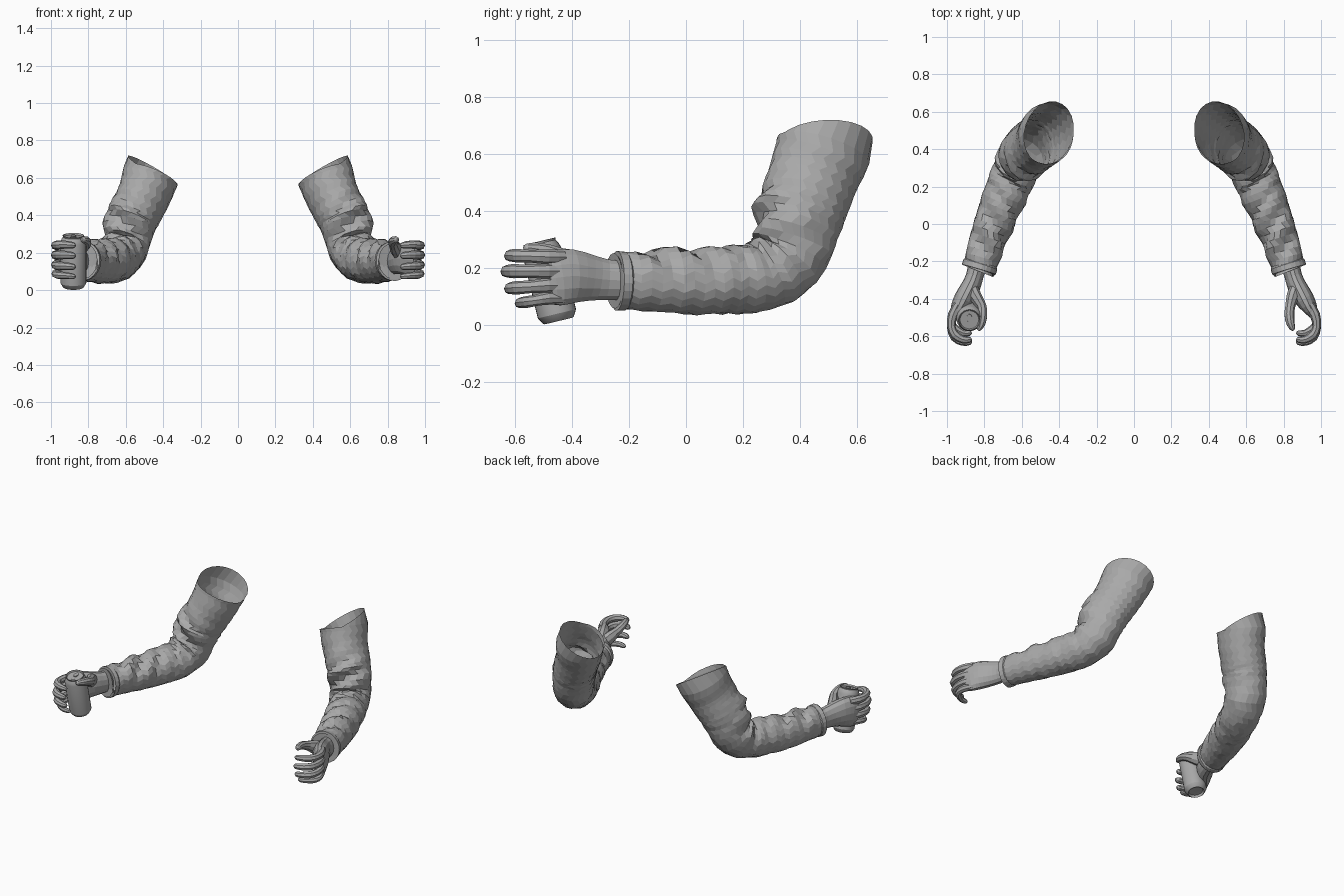
import bpy, bmesh, math, random
from mathutils import Vector, Matrix

cube = bpy.data.objects.get("Cube")
if cube:
    bpy.data.objects.remove(cube, do_unlink=True)

GREY = (0.4, 0.4, 0.4, 1)
grey = bpy.data.materials.new("plain_grey")
grey.use_nodes = True
grey.diffuse_color = GREY
grey.node_tree.nodes["Principled BSDF"].inputs["Base Color"].default_value = GREY


def finish(name, bm):
    bmesh.ops.recalc_face_normals(bm, faces=bm.faces)
    mesh = bpy.data.meshes.new(name)
    bm.to_mesh(mesh)
    bm.free()
    mesh.materials.append(grey)
    obj = bpy.data.objects.new(name, mesh)
    bpy.context.collection.objects.link(obj)
    return obj


def spline(points, steps):
    """Catmull-Rom samples through all but the first and last control point."""
    out = []
    for i in range(1, len(points) - 2):
        p0, p1, p2, p3 = (Vector(p) for p in points[i - 1:i + 3])
        for k in range(steps + (i == len(points) - 3)):
            t = k / steps
            out.append(p1 + (p2 - p0) * (t / 2)
                       + (2 * p0 - 5 * p1 + 4 * p2 - p3) * (t * t / 2)
                       + (3 * p1 - p0 - 3 * p2 + p3) * (t ** 3 / 2))
    return out


def tube(name, ctrl, side, lateral, steps=3, sides=10, fold=None, caps=True, start=None):
    """Loft ellipses along a path; ctrl rows are x, y, z, half width, half depth."""
    first = start or ctrl[0]
    path = spline([first] + ctrl + [ctrl[-1]], steps)
    centres = [Vector(p[:3]) for p in path]
    bm = bmesh.new()
    rings = []
    for i, p in enumerate(path):
        before = Vector(first[:3]) if i == 0 else centres[i - 1]
        t = (centres[min(i + 1, len(path) - 1)] - before).normalized()
        u = Vector(lateral)
        u = (u - t * u.dot(t)).normalized()
        v = t.cross(u)
        ring = []
        for k in range(sides):
            a = math.tau * (k + 0.5 * (i % 2) * bool(fold)) / sides
            d = fold(i / (len(path) - 1), a) if fold else 0
            co = (centres[i] + u * math.cos(a) * (max(p[3], 0.003) + d)
                  + v * math.sin(a) * (max(p[4], 0.003) + d))
            co.x *= side
            ring.append(bm.verts.new(co))
        rings.append(ring)
    for a, b in zip(rings, rings[1:]):
        for k in range(sides):
            n = (k + 1) % sides
            bm.faces.new((a[k], a[n], b[n], b[k]))
    if caps:
        bm.faces.new(rings[0])
        bm.faces.new(rings[-1])
    return finish(name, bm)


def cloth_fold(s, a):
    """Diagonal creases, strongest on the inside of the bend and down the forearm."""
    inner = max(0, math.sin(a + 0.15)) ** 0.7
    strength = min(1, max(0, (s - 0.12) * 4)) * min(1, max(0, (1 - s) * 8))
    crease = (abs(math.sin(s * 27 + 1.6 * math.cos(a))) - 0.55) * 0.026
    crease += math.sin(s * 44 - 3 * a) * 0.007
    bulge = 0.02 * math.exp(-((s - 0.3) / 0.05) ** 2) * inner
    return strength * (crease * (0.12 + inner) + random.uniform(-0.003, 0.003)) + bulge


# Arm path from shoulder opening to cuff
SLEEVE = [
    (.455, .487, .64, .152, .172), (.497, .447, .52, .142, .16),
    (.545, .415, .42, .137, .155), (.575, .395, .345, .132, .145),
    (.608, .352, .225, .125, .132), (.645, .26, .167, .12, .12),
    (.69, .15, .156, .116, .119), (.74, .03, .148, .106, .112),
    (.79, -.11, .15, .097, .105), (.828, -.235, .153, .086, .098),
]
OPENING = (.39, .465, .74, .15, .17)
BEND_AXIS = (.212, .079, .056)
CUFF = [
    (.818, -.205, .153, .085, .095), (.821, -.215, .153, .094, .104),
    (.830, -.243, .154, .094, .106), (.832, -.252, .154, .086, .098),
    (.828, -.238, .154, .07, .085), (.826, -.23, .154, .04, .06),
]

# Hand path: half width is across the hand thickness, half depth its height
PALM = [
    (.835, -.21, .155, .05, .07), (.852, -.28, .158, .047, .073),
    (.875, -.34, .165, .052, .083), (.91, -.40, .17, .053, .096),
    (.942, -.45, .165, .04, .1), (.96, -.485, .16, .024, .09),
]
FINGERS = {  # base height, tip height, reach, radius
    "index_finger": (.238, .243, 0, .024),
    "middle_finger": (.188, .188, -.012, .025),
    "ring_finger": (.138, .128, 0, .024),
    "little_finger": (.093, .077, .035, .021),
}

for side, label in ((1, "left"), (-1, "right")):
    random.seed(4)
    tube(label + "_sleeve", SLEEVE, side, BEND_AXIS, 4, 22, cloth_fold, False, OPENING)
    tube(label + "_cuff", CUFF, side, BEND_AXIS, 1, 22, None, False)
    tube(label + "_palm", PALM, side, (1, 0, 0), 2, 14)

    # Curled fingers
    for name, (z0, z1, pull, r) in FINGERS.items():
        dz = z1 - z0
        tube(f"{label}_{name}", [
            (.94, -.43, z0, r, r),
            (.968, -.487, z0, r * 1.1, r * 1.1),
            (.977, -.545 + pull / 2, z0 + dz / 2, r * .92, r * .92),
            (.958, -.592 + pull, z0 + dz * .8, r, r),
            (.915, -.618 + pull, z1, r * .85, r * .85),
            (.88, -.618 + pull, z1 - .004, r * .7, r * .7),
            (.868, -.614 + pull, z1 - .005, r * .25, r * .25),
        ], side, (0, 0, 1), 2, 8)

    # Thumb, spread a little wider around the can
    out = 0 if side > 0 else -.02
    tube(label + "_thumb", [
        (.872, -.32, .185, .03, .04), (.85, -.385, .215, .035, .045),
        (.835 + out, -.44, .24, .027, .03), (.83 + out, -.485, .257, .027, .026),
        (.836 + out, -.53, .267, .023, .022), (.848 + out, -.56, .27, .015, .015),
        (.853 + out, -.569, .27, .005, .005),
    ], side, (1, 0, 0), 2, 9)

# Drink can: turned profile of radius and height
PROFILE = [(0, .018), (.044, .014), (.05, 0), (.056, .004), (.069, .026), (.069, .25),
           (.064, .266), (.056, .28), (.058, .287), (.054, .288), (.05, .278), (0, .278)]
bm = bmesh.new()
outline = [bm.verts.new((r, 0, z)) for r, z in PROFILE]
edges = [bm.edges.new(pair) for pair in zip(outline, outline[1:])]
bmesh.ops.spin(bm, geom=outline + edges, cent=(0, 0, 0), axis=(0, 0, 1),
               angle=math.tau, steps=28)
bmesh.ops.remove_doubles(bm, verts=bm.verts, dist=0.0005)
can = finish("drink_can", bm)

# Pull tab and opening panel on the lid
bm = bmesh.new()
for y, rx, ry, h in ((.012, .014, .02, .006), (-.022, .02, .016, .002)):
    bmesh.ops.create_cone(bm, cap_ends=True, segments=12, radius1=1, radius2=1, depth=1,
                          matrix=Matrix.Translation((0, y, .279 + h / 2))
                          @ Matrix.Diagonal((rx, ry, h, 1)))
tab = finish("can_tab", bm)

lean = Matrix.Translation((-.88, -.447, .013)) @ Matrix.Rotation(math.radians(13.5), 4, 'X')
for obj in (can, tab):
    obj.data.transform(lean)
bpy.ops.object.select_all(action='DESELECT')
can.select_set(True)
bpy.context.view_layer.objects.active = can
bpy.ops.object.shade_smooth_by_angle(angle=math.radians(30))
